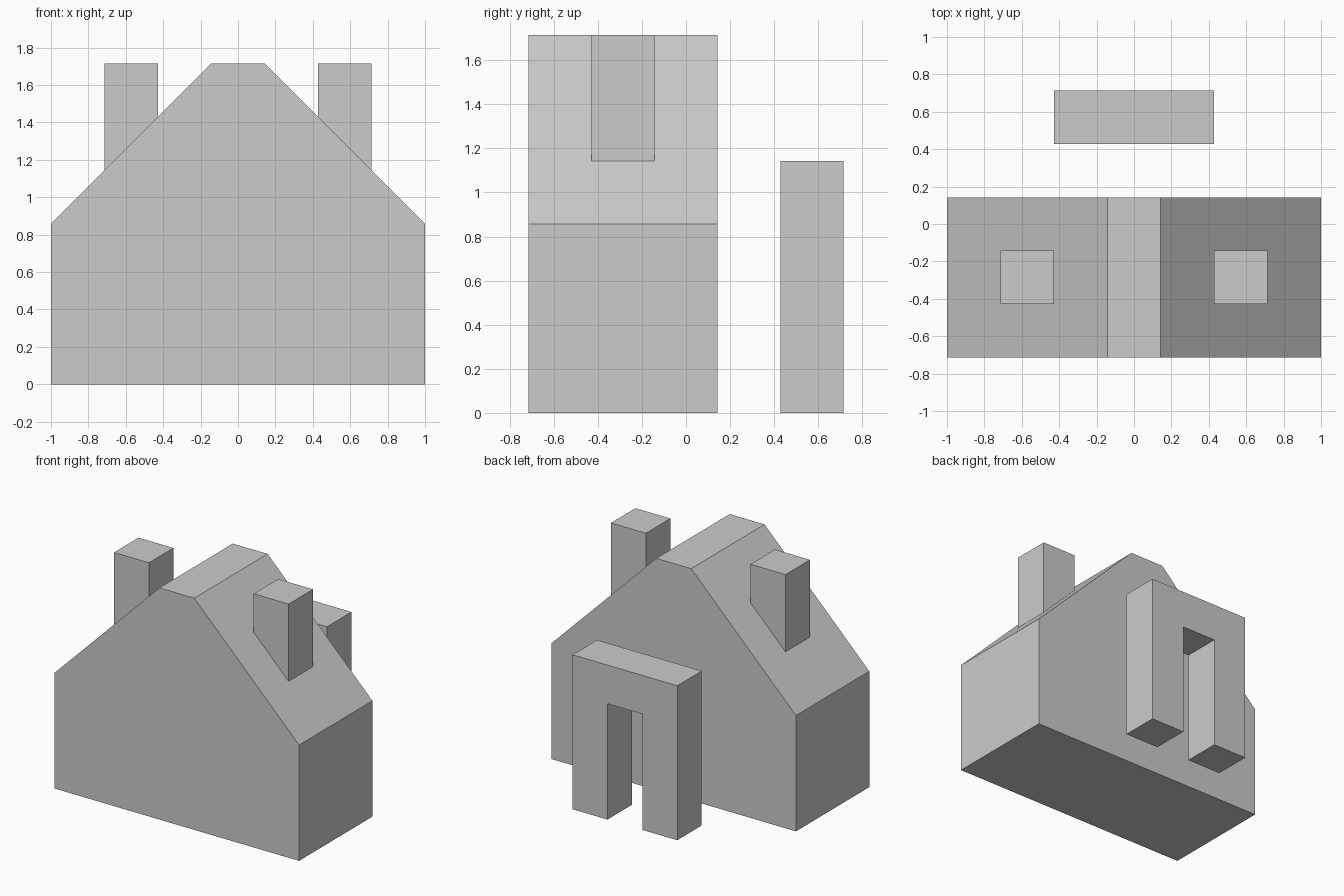
import bpy

if "Cube" in bpy.data.objects:
    bpy.data.objects.remove(bpy.data.objects["Cube"])

U = 1 / 7  # grid module: the whole model is 14 modules wide


def extrude_profile(name, profile, y0, y1):
    """Extrude an x-z outline (counter-clockwise seen from -y) along y."""
    n = len(profile)
    verts = [(x * U, y * U, z * U) for y in (y0, y1) for x, z in profile]
    faces = [tuple(range(n)), tuple(reversed(range(n, 2 * n)))]
    for i in range(n):
        j = (i + 1) % n
        faces.append((j, i, i + n, j + n))
    mesh = bpy.data.meshes.new(name)
    mesh.from_pydata(verts, [], faces)
    obj = bpy.data.objects.new(name, mesh)
    bpy.context.collection.objects.link(obj)
    return obj


def mirrored(half):
    """Complete a symmetric outline from its right half, listed bottom to top."""
    return half + [(-x, z) for x, z in reversed(half)]


# House body with a flat-topped gable roof
extrude_profile("house_body", mirrored([(7, 0), (7, 6), (1, 12)]), -5, 1)

# Pair of square chimneys set into the roof slopes
for side, x in (("left", -4), ("right", 4)):
    extrude_profile(f"{side}_chimney",
                    [(x - 1, 8), (x + 1, 8), (x + 1, 12), (x - 1, 12)], -3, -1)

# Free-standing archway behind the house
extrude_profile("archway", mirrored([(1, 6), (1, 0), (3, 0), (3, 8)]), 3, 5)
